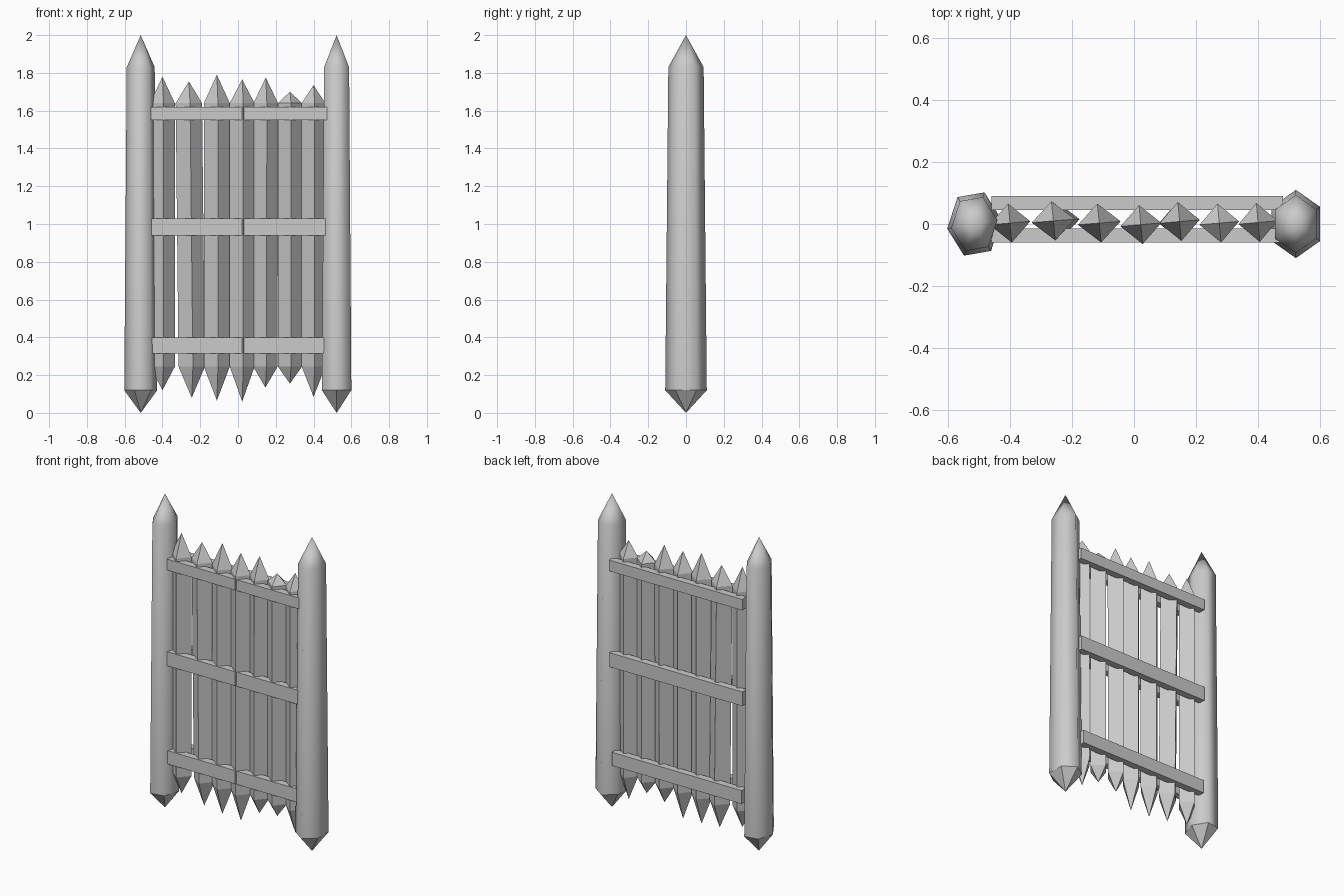
import bpy, bmesh
from math import sin, cos, radians
from mathutils import Vector

cube = bpy.data.objects.get("Cube")
if cube:
    bpy.data.objects.remove(cube, do_unlink=True)

# One plain grey for everything
grey = bpy.data.materials.new("plain_grey")
grey.use_nodes = True
colour = (0.6, 0.6, 0.6, 1)
grey.diffuse_color = colour
grey.node_tree.nodes["Principled BSDF"].inputs["Base Color"].default_value = colour


def finish(bm, name):
    bmesh.ops.recalc_face_normals(bm, faces=bm.faces)
    mesh = bpy.data.meshes.new(name)
    bm.to_mesh(mesh)
    bm.free()
    mesh.materials.append(grey)
    obj = bpy.data.objects.new(name, mesh)
    bpy.context.collection.objects.link(obj)
    return obj


def stake(name, sides, turn, low_tip, low, high, high_tip, rx, ry, taper=1, smooth=False):
    """Pole pointed at both ends; each tip and ring centre is (x, y, z)."""
    bm = bmesh.new()
    rings = []
    for centre, scale in ((low, 1), (high, taper)):
        angles = [radians(turn + 360 * i / sides) for i in range(sides)]
        rings.append([bm.verts.new(Vector(centre) + scale * Vector((rx * cos(a), ry * sin(a), 0)))
                      for a in angles])
    foot, tip = bm.verts.new(low_tip), bm.verts.new(high_tip)
    for i in range(sides):
        j = (i + 1) % sides
        shaft = bm.faces.new((rings[0][i], rings[0][j], rings[1][j], rings[1][i]))
        point = bm.faces.new((rings[1][i], rings[1][j], tip))
        bm.faces.new((rings[0][j], rings[0][i], foot))
        shaft.smooth = point.smooth = smooth
        bm.edges.get((rings[0][i], rings[0][j])).smooth = False
    return finish(bm, name)


# Two tapering hexagonal posts, smooth apart from the faceted foot
for name, x, turn, rx in (("right_post", -0.515, 8, 0.088), ("left_post", 0.522, 30, 0.09)):
    stake(name, 6, turn, (x, 0, 0), (x, 0, 0.12), (x, 0, 1.83), (x, 0, 2),
          rx, 0.11, taper=0.85, smooth=True)

# Seven four-sided pales: x at foot, x at top, foot z, tip z, half width, y
pales = [
    (-0.40, -0.40, 0.12, 1.78, 0.066, 0.003),
    (-0.245, -0.26, 0.08, 1.755, 0.07, 0.01),
    (-0.112, -0.112, 0.065, 1.79, 0.069, 0.003),
    (0.022, 0.022, 0.06, 1.765, 0.066, -0.002),
    (0.145, 0.147, 0.135, 1.775, 0.065, 0.008),
    (0.275, 0.275, 0.155, 1.70, 0.064, 0.003),
    (0.40, 0.40, 0.085, 1.735, 0.063, 0.005),
]
for n, (x0, x1, z0, z1, half, y) in enumerate(pales, 1):
    stake(f"pale_{n}", 4, 5, (x0, y, z0), (x0, y, 0.245), (x1, y, 1.64), (x1, y, z1),
          half, 0.063)

# Three rails on each face: x from, x to, z from, z to
rails = {"bottom": (-0.455, 0.46, 0.315, 0.40),
         "middle": (-0.46, 0.475, 0.94, 1.03),
         "top": (-0.46, 0.48, 1.55, 1.62)}
for height, (xa, xb, za, zb) in rails.items():
    for side, ya, yb in (("front", -0.06, -0.015), ("back", 0.045, 0.09)):
        bm = bmesh.new()
        bmesh.ops.create_cube(bm, size=1)
        bmesh.ops.scale(bm, vec=(xb - xa, yb - ya, zb - za), verts=bm.verts)
        bmesh.ops.translate(bm, vec=((xa + xb) / 2, (ya + yb) / 2, (za + zb) / 2), verts=bm.verts)
        finish(bm, f"{side}_{height}_rail")
